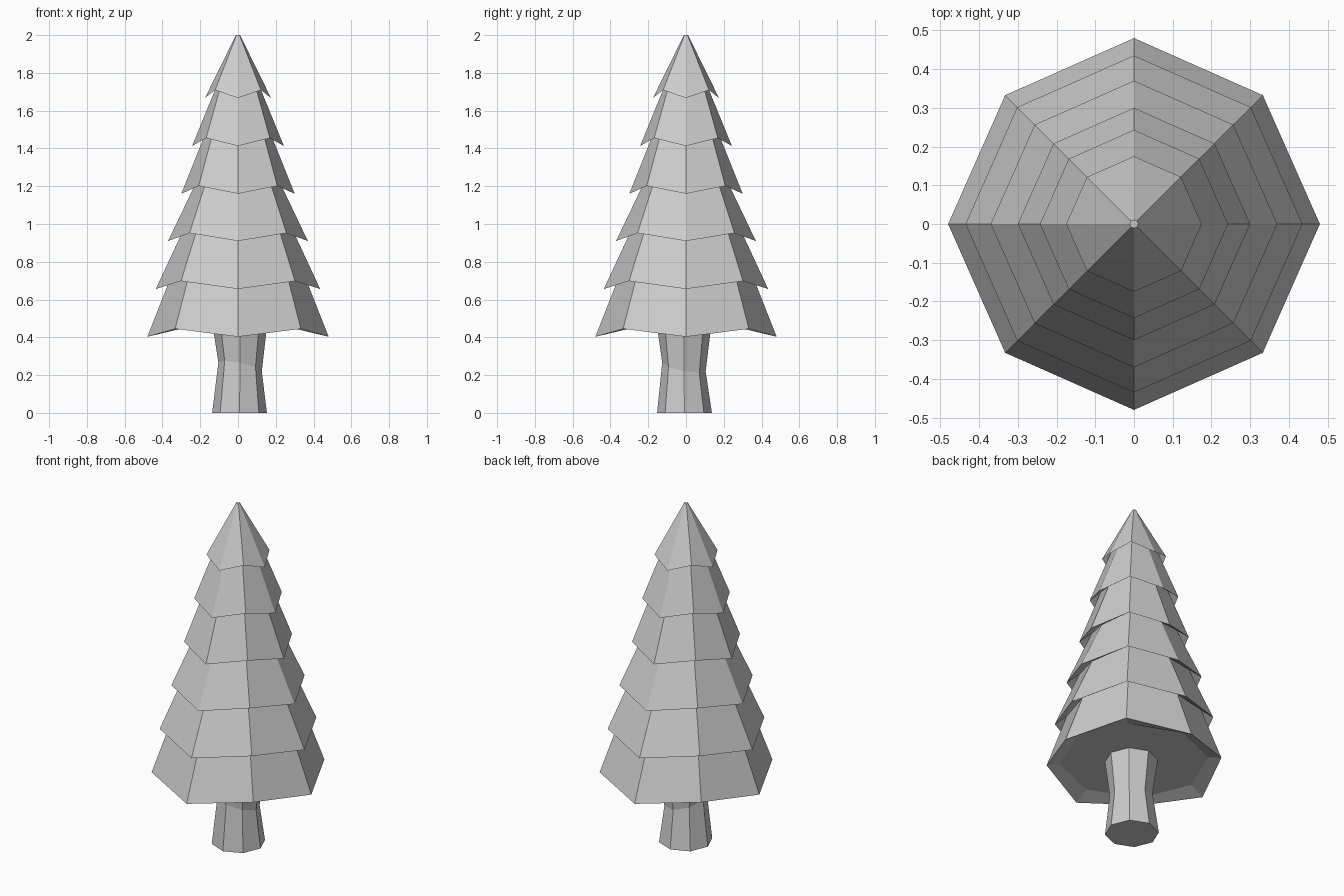
import bpy, bmesh
from math import sin, cos, pi

if "Cube" in bpy.data.objects:
    bpy.data.objects.remove(bpy.data.objects["Cube"])

N = 8


def ring(bm, r, height, cx=0, cy=0, diag=1.0):
    """Octagon of vertices; height(i, x, y) gives z, diag scales the diagonal corners."""
    out = []
    for i in range(N):
        s = r * (diag if i % 2 else 1.0)
        x, y = s * cos(2 * pi * i / N), s * sin(2 * pi * i / N)
        out.append(bm.verts.new((cx + x, cy + y, height(i, x, y))))
    return out


def loft(name, bm, rings):
    """Bridge successive rings, cap both ends, make the object."""
    for a, b in zip(rings, rings[1:]):
        for i in range(N):
            j = (i + 1) % N
            bm.faces.new((a[i], a[j], b[j], b[i]))
    bm.faces.new(rings[0][::-1])
    bm.faces.new(rings[-1])
    bmesh.ops.recalc_face_normals(bm, faces=bm.faces[:])
    me = bpy.data.meshes.new(name)
    bm.to_mesh(me)
    bm.free()
    ob = bpy.data.objects.new(name, me)
    bpy.context.collection.objects.link(ob)
    return ob


# Foliage: stacked tiers, each (rim radius, rim height, tucked-in radius)
tiers = [(0.48, 0.403, 0.40), (0.435, 0.656, 0.362), (0.37, 0.91, 0.295),
         (0.30, 1.16, 0.228), (0.243, 1.413, 0.18), (0.175, 1.667, 0.12)]
bm = bmesh.new()
rings = []
for k, (r, z, tuck) in enumerate(tiers):
    lift = 0.042 if k else 0.0      # the lowest underside is flat
    rings.append(ring(bm, tuck, lambda i, x, y: z + 0.047 + lift * (i % 2)))
    rings.append(ring(bm, r, lambda i, x, y: z + 0.042 * (i % 2), diag=0.98))
rings.append(ring(bm, 0.011, lambda i, x, y: 2.0))
loft("foliage", bm, rings)

# Trunk: slightly off-centre octagon with a tilted waist
bm = bmesh.new()
loft("trunk", bm, [
    ring(bm, 0.145, lambda i, x, y: 0.0, 0.008, -0.008),
    ring(bm, 0.115, lambda i, x, y: 0.243 - 0.2 * (x + y), 0.011, -0.011),
    ring(bm, 0.143, lambda i, x, y: 0.455, 0.010, -0.010),
])
